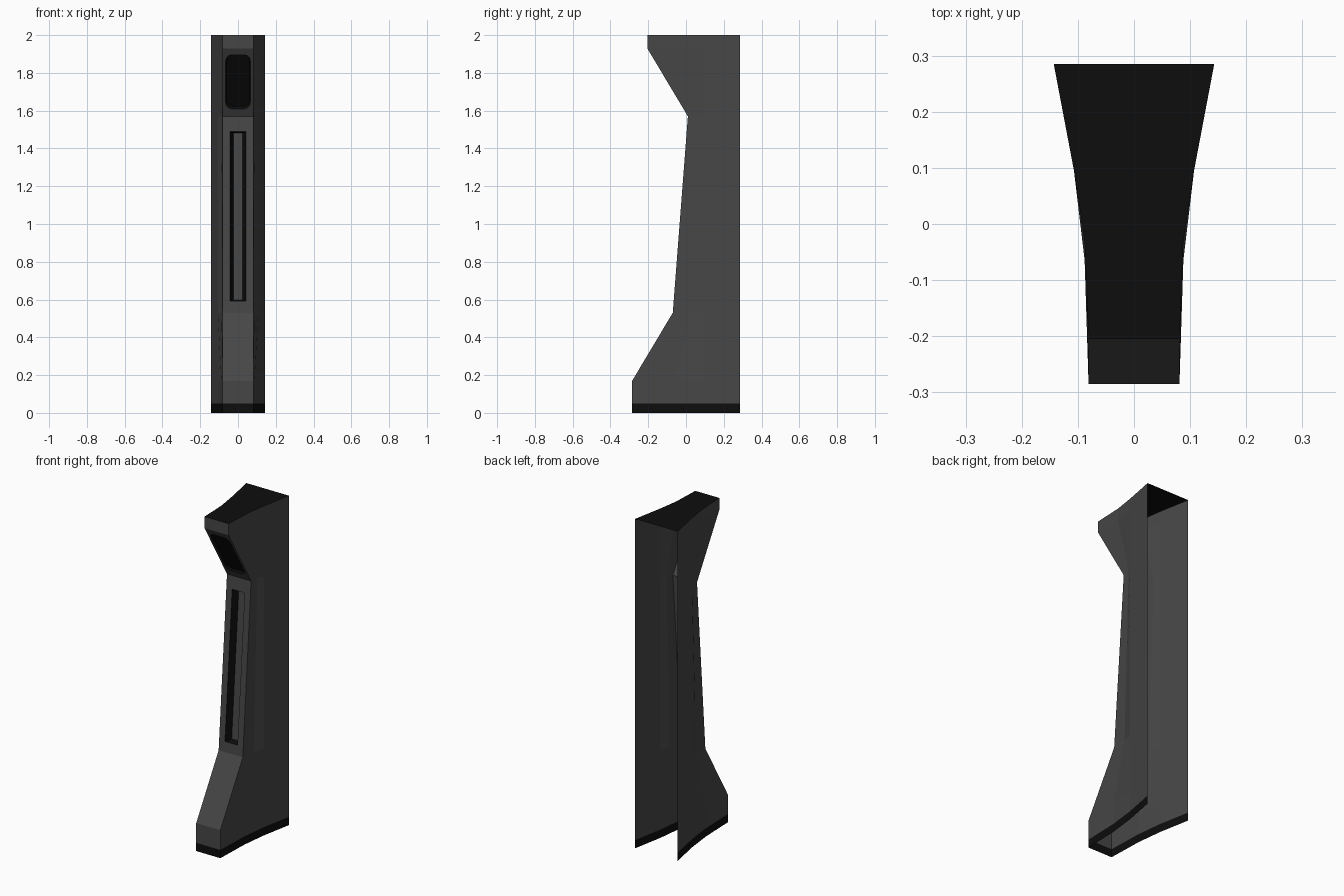
import bpy, bmesh, math
from mathutils import Vector

if "Cube" in bpy.data.objects:
    bpy.data.objects.remove(bpy.data.objects["Cube"])


def material(name, rgb):
    m = bpy.data.materials.new(name)
    m.diffuse_color = (*rgb, 1)
    m.use_nodes = True
    m.node_tree.nodes["Principled BSDF"].inputs["Base Color"].default_value = m.diffuse_color
    return m


grey = material("dark grey metal", (0.062, 0.062, 0.062))
black = material("black trim", (0.004, 0.004, 0.004))

# front edge of the side profile: (z, y)
PROFILE = [(0, -0.285), (0.05, -0.285), (0.17, -0.285), (0.53, -0.07),
           (1.57, 0.01), (1.93, -0.205), (2.0, -0.205)]
FRONT_W = 0.081

bm = bmesh.new()


def half_row(z, y, s):
    # flared side: front edge, middle column, rear column, back edge
    mid = y + (0.095 - y) * 0.58
    pts = [(FRONT_W, y), (0.088, mid), (0.107, 0.095), (0.143, 0.285)]
    return [bm.verts.new((s * w, py, z)) for w, py in pts]


def face(verts, mat=0):
    f = bm.faces.new(verts)
    f.material_index = mat
    return f


rows = [(half_row(z, y, -1), half_row(z, y, 1)) for z, y in PROFILE]


def on_slope(i, x, z, depth=0.0):
    # point on front segment i, pushed inward along its normal
    (z0, y0), (z1, y1) = PROFILE[i], PROFILE[i + 1]
    t = (z - z0) / (z1 - z0)
    n = Vector((0, z1 - z0, -(y1 - y0))).normalized()
    return Vector((x, y0 + t * (y1 - y0), z)) + n * depth


def corner_groups(i, w, z0, z1, r, steps, depth):
    # rounded rectangle as four groups of corner vertices
    out = []
    for k, (sx, sz) in enumerate([(1, 1), (-1, 1), (-1, -1), (1, -1)]):
        cx = sx * (w - r)
        cz = (z1 - r) if sz > 0 else (z0 + r)
        grp = []
        for j in range(steps + 1):
            a = math.pi / 2 * (k + (j / steps if steps else 0.5))
            dx, dz = (math.cos(a) * r, math.sin(a) * r) if steps else (0, 0)
            grp.append(bm.verts.new(on_slope(i, cx + dx, cz + dz, depth)))
        out.append(grp)
    return out


def recessed_front(i, outer, inner, floor_mat):
    # frame around the opening, black walls, then the floor
    lo, hi = rows[i], rows[i + 1]
    corners = [hi[1][0], hi[0][0], lo[0][0], lo[1][0]]
    for k in range(4):
        g, nxt = outer[k], outer[(k + 1) % 4]
        for a, b in zip(g, g[1:]):
            face((corners[k], b, a))
        face((corners[k], corners[(k + 1) % 4], nxt[0], g[-1]))
    o, n = sum(outer, []), sum(inner, [])
    for j in range(len(o)):
        j2 = (j + 1) % len(o)
        face((o[j], o[j2], n[j2], n[j]), 1)
    face(n, floor_mat)


for i in range(len(rows) - 1):
    (l0, r0), (l1, r1) = rows[i], rows[i + 1]
    mat = 1 if i == 0 else 0  # black skirting at the foot
    for c in range(3):
        face((l0[c], l0[c + 1], l1[c + 1], l1[c]), mat)
        face((r0[c], r0[c + 1], r1[c + 1], r1[c]), mat)
    if i == 3:    # long slot with grey floor
        recessed_front(i, corner_groups(i, 0.042, 0.592, 1.49, 0, 0, 0),
                       corner_groups(i, 0.025, 0.60, 1.485, 0, 0, 0.04), 0)
    elif i == 4:  # black rounded panel under the head
        recessed_front(i, corner_groups(i, 0.065, 1.61, 1.895, 0.03, 3, 0),
                       corner_groups(i, 0.061, 1.617, 1.888, 0.028, 3, 0.012), 1)
    else:
        face((l0[0], r0[0], r1[0], l1[0]), mat)

# black top cap; back and bottom stay open
cap = face(rows[-1][0] + rows[-1][1][::-1], 1)

bmesh.ops.recalc_face_normals(bm, faces=bm.faces[:])
cap.normal_update()
if cap.normal.z < 0:
    bmesh.ops.reverse_faces(bm, faces=bm.faces[:])

mesh = bpy.data.meshes.new("wall_pillar")
bm.to_mesh(mesh)
bm.free()
mesh.materials.append(grey)
mesh.materials.append(black)
obj = bpy.data.objects.new("wall_pillar", mesh)
bpy.context.collection.objects.link(obj)
